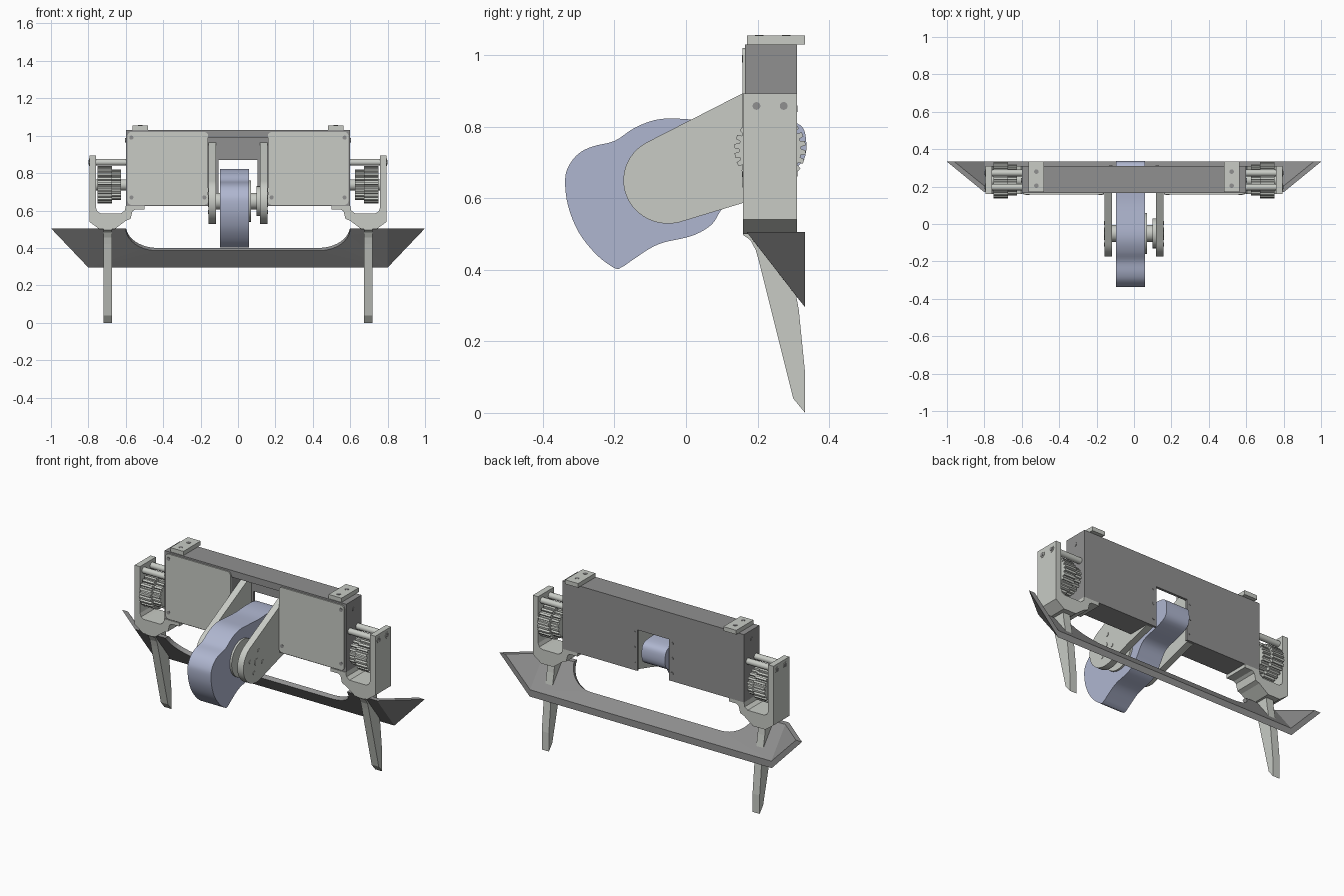
import bpy, bmesh, math
from mathutils import Vector

if "Cube" in bpy.data.objects:
    bpy.data.objects.remove(bpy.data.objects["Cube"])


def material(name, rgb):
    m = bpy.data.materials.new(name)
    m.diffuse_color = (*rgb, 1)
    m.use_nodes = True
    m.node_tree.nodes["Principled BSDF"].inputs["Base Color"].default_value = m.diffuse_color
    return m


LIGHT = material("light_grey", (0.58, 0.60, 0.56))
DARK = material("dark_grey", (0.28, 0.28, 0.28))
BLUE = material("pale_blue", (0.43, 0.47, 0.63))


def finish(name, bm, mat, smooth=False):
    bmesh.ops.recalc_face_normals(bm, faces=bm.faces[:])
    me = bpy.data.meshes.new(name)
    bm.to_mesh(me)
    bm.free()
    me.materials.append(mat)
    ob = bpy.data.objects.new(name, me)
    bpy.context.collection.objects.link(ob)
    if smooth:
        bpy.ops.object.select_all(action='DESELECT')
        ob.select_set(True)
        bpy.context.view_layer.objects.active = ob
        bpy.ops.object.shade_smooth_by_angle(angle=math.radians(35))
    return ob


def prism(name, pts, axis, lo, hi, mat, smooth=False):
    """Extrude a 2D outline along an axis: 'x' takes (y, z), 'y' takes (x, z)."""
    put = {'x': lambda p, t: (t, p[0], p[1]),
           'y': lambda p, t: (p[0], t, p[1]),
           'z': lambda p, t: (p[0], p[1], t)}[axis]
    bm = bmesh.new()
    a = [bm.verts.new(put(p, lo)) for p in pts]
    b = [bm.verts.new(put(p, hi)) for p in pts]
    bm.faces.new(a)
    bm.faces.new(b[::-1])
    n = len(pts)
    for i in range(n):
        j = (i + 1) % n
        bm.faces.new((a[i], a[j], b[j], b[i]))
    return finish(name, bm, mat, smooth)


def box(name, x, y, z, mat):
    return prism(name, [(x[0], z[0]), (x[1], z[0]), (x[1], z[1]), (x[0], z[1])],
                 'y', y[0], y[1], mat)


def arc(c, rx, ry, a0, a1, n):
    return [(c[0] + rx * math.cos(math.radians(a0 + (a1 - a0) * i / n)),
             c[1] + ry * math.sin(math.radians(a0 + (a1 - a0) * i / n)))
            for i in range(n + 1)]


def disc(name, c, r, axis, lo, hi, mat, n=24):
    return prism(name, arc(c, r, r, 0, 360, n)[:-1], axis, lo, hi, mat, True)


def gear(name, c, r, teeth, lo, hi):
    pts = []
    for i in range(teeth):
        for f, k in ((0, 0.87), (0.3, 0.87), (0.42, 1), (0.88, 1)):
            a = 2 * math.pi * (i + f) / teeth
            pts.append((c[0] + r * k * math.cos(a), c[1] + r * k * math.sin(a)))
    return prism(name, pts, 'x', lo, hi, LIGHT)


def closed_spline(pts, steps=4):
    out, n = [], len(pts)
    for i in range(n):
        p0, p1, p2, p3 = (Vector(pts[(i + k) % n]) for k in (-1, 0, 1, 2))
        for s in range(steps):
            t = s / steps
            out.append(tuple(0.5 * (2 * p1 + (p2 - p0) * t
                                    + (2 * p0 - 5 * p1 + 4 * p2 - p3) * t * t
                                    + (3 * p1 - p0 - 3 * p2 + p3) * t ** 3)))
    return out


# Housing bridge between the two side boxes
box("housing_roof", (-0.16, 0.16), (0.165, 0.31), (0.99, 1.03), DARK)
box("housing_back_wall", (-0.16, 0.16), (0.295, 0.31), (0.87, 0.99), DARK)

# Bracket, arm and leg outlines
BRACKET = [(.795, .893), (.795, .54), (.74, .50), (.66, .50), (.60, .545), (.575, .555),
           (.565, .595), (.55, .605), (.50, .605), (.50, .625), (.60, .625), (.605, .60),
           (.625, .585), (.735, .585), (.752, .595), (.76, .615), (.76, .893)]
LEG = [(.16, .54), (.16, .497), (.18, .483), (.195, .455), (.205, .42), (.30, .04),
       (.333, 0), (.333, .11), (.315, .29), (.285, .45), (.275, .54)]
HUB = (-0.05, 0.65)
ARM = arc(HUB, .125, .121, 116.6, 285, 28) + [(.16, .587), (.295, .625), (.295, .963)]

for s, side in ((-1, "left"), (1, "right")):
    def span(a, b):
        return tuple(sorted((s * a, s * b)))

    # Side box, cover and screws
    box(f"{side}_housing", span(.16, .6), (.165, .31), (.625, 1.03), DARK)
    w = span(.16, .59)
    corners = [(w[1] - .02, 1.0, 0), (w[0] + .02, 1.0, 90),
               (w[0] + .02, .65, 180), (w[1] - .02, .65, 270)]
    cover = [p for x, z, a in corners for p in arc((x, z), .02, .02, a, a + 90, 4)]
    prism(f"{side}_cover", cover, 'y', .158, .166, LIGHT)
    for x, z in ((.57, .99), (.57, .67), (.18, .67)):
        disc(f"{side}_cover_screw", (s * x, z), .011, 'y', .156, .16, DARK, 12)
    for z in (.67, .76, .85):
        disc(f"{side}_back_screw", (s * .125, z), .009, 'y', .306, .312, DARK, 12)
    box(f"{side}_back_strip", span(.105, .16), (.297, .31), (.625, .87), DARK)
    disc(f"{side}_housing_pin", (.235, .975), .012, 'x', *span(.598, .603), DARK, 16)

    # Mounting tab on the roof
    box(f"{side}_top_tab", span(.48, .565), (.17, .333), (1.03, 1.055), LIGHT)
    for y in (.205, .28):
        disc(f"{side}_tab_hole", (s * .522, y), .012, 'z', 1.052, 1.057, DARK, 16)

    # U-shaped bracket with rods and screws
    prism(f"{side}_bracket", [(s * x, z) for x, z in BRACKET], 'y', .16, .31, LIGHT)
    for y in (.197, .273):
        disc(f"{side}_rod", (y, .858), .018, 'x', *span(.6, .765), LIGHT)
        disc(f"{side}_rod_washer", (y, .858), .019, 'x', *span(.79, .797), LIGHT)
        disc(f"{side}_rod_screw", (y, .858), .011, 'x', *span(.79, .799), DARK, 16)

    # Stepped gear on its shaft
    axle = (.235, .737)
    gear(f"{side}_large_gear", axle, .1, 24, *span(.675, .75))
    gear(f"{side}_small_gear", axle, .082, 20, *span(.625, .675))
    disc(f"{side}_gear_shaft", axle, .03, 'x', *span(.595, .765), LIGHT)

    # Leg
    prism(f"{side}_leg", LEG, 'x', *span(.673, .72), LIGHT)

    # Swing arm holding the cam
    prism(f"{side}_arm", ARM, 'x', *span(.118, .158), LIGHT, True)
    disc(f"{side}_arm_axle", HUB, .021, 'x', *span(.15, .161), LIGHT)
    for y, z in ((-.03, .71), (-.11, .673), (.006, .63), (-.074, .592)):
        disc(f"{side}_arm_screw", (y, z), .011, 'x', *span(.15, .161), LIGHT, 16)

# Cam and its hubs
CAM = [(-.338, .65), (-.328, .69), (-.30, .725), (-.26, .745), (-.20, .76), (-.15, .793),
       (-.10, .815), (-.05, .823), (.02, .82), (.12, .815), (.22, .82), (.31, .81),
       (.335, .77), (.325, .70), (.25, .665), (.15, .635), (.10, .57), (.075, .53),
       (.04, .505), (0, .49), (-.06, .477), (-.10, .46), (-.15, .427), (-.18, .407),
       (-.20, .405), (-.25, .442), (-.30, .505), (-.33, .58)]
prism("cam", closed_spline(CAM), 'x', -.097, .058, BLUE, True)
disc("cam_flange", HUB, .11, 'x', .058, .07, LIGHT, 40)
disc("cam_shaft", HUB, .045, 'x', -.12, .12, LIGHT)
disc("cam_bearing", HUB, .08, 'x', .098, .12, LIGHT, 32)

# Sloped blade: a thin sheet with a wide rounded opening and folded ends
def on_slope(x, z):
    return Vector((x, .17 + (.505 - z) * .16 / .21, z))

half = [(x, z) for x, z in arc((.43, .505), .17, .12, 0, -90, 10)]
opening = half + [(-x, z) for x, z in reversed(half)]
outer = [Vector((-1, .333, .505)), Vector((-.8, .333, .295)), Vector((.8, .333, .295)),
         Vector((1, .333, .505)), on_slope(.8, .505)]
inner = [Vector((-.96, .333, .505)), Vector((-.797, .333, .336)), Vector((.797, .333, .336)),
         Vector((.96, .333, .505)), Vector((.797, .201, .505))]
for x, z in opening:
    p = on_slope(x, z)
    outer.append(p)
    inner.append(p + (Vector((0, .031, 0)) if z > .504 else Vector((0, .02, .015))))
outer.append(on_slope(-.8, .505))
inner.append(Vector((-.797, .201, .505)))
bm = bmesh.new()
rings = [[bm.verts.new(p) for p in ring] for ring in (outer, inner)]
for r in rings:
    bm.faces.new([r[1], r[2]] + r[4:])
    bm.faces.new((r[0], r[1], r[-1]))
    bm.faces.new((r[2], r[3], r[4]))
n = len(outer)
for i in range(n):
    j = (i + 1) % n
    bm.faces.new((rings[0][i], rings[0][j], rings[1][j], rings[1][i]))
bmesh.ops.triangulate(bm, faces=[f for f in bm.faces if len(f.verts) > 4])
finish("blade", bm, DARK)
